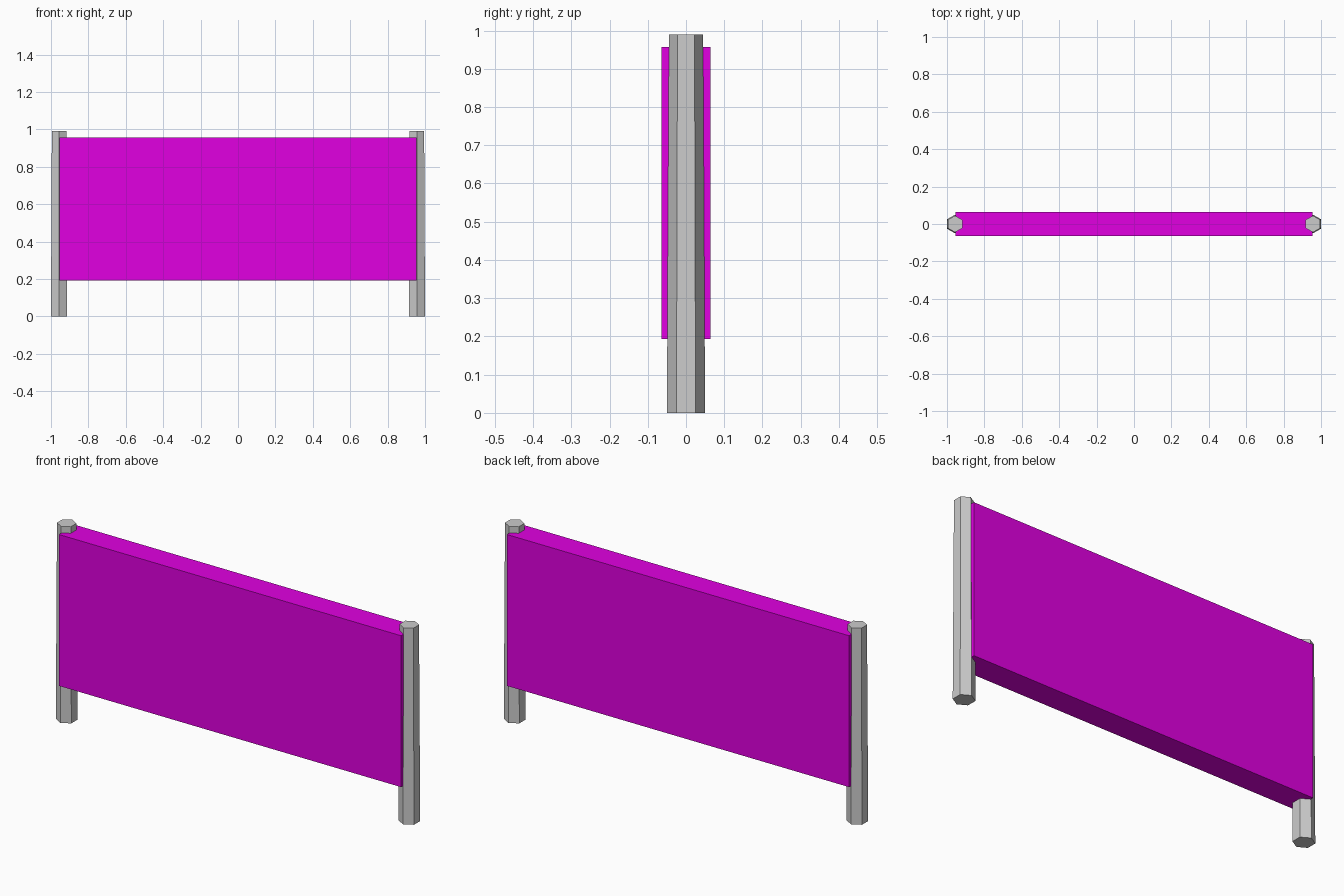
import bpy

if "Cube" in bpy.data.objects:
    bpy.data.objects.remove(bpy.data.objects["Cube"])

# Tapered hexagonal posts, one at each end, corners pointing along y
for name, side in (("left_post", -1), ("right_post", 1)):
    bpy.ops.mesh.primitive_cone_add(vertices=6, radius1=0.05, radius2=0.0445,
                                    depth=0.99, location=(side * 0.9567, 0, 0.495))
    bpy.context.object.name = name

# Banner panel between the posts
x, y, z0, z1 = 0.955, 0.064, 0.193, 0.957
bpy.ops.mesh.primitive_cube_add(size=1, location=(0, 0, (z0 + z1) / 2))
panel = bpy.context.object
panel.name = "panel"
panel.scale = (2 * x, 2 * y, z1 - z0)
bpy.ops.object.transform_apply(location=False, rotation=False, scale=True)

# Magenta panel colour
magenta = bpy.data.materials.new("magenta")
magenta.diffuse_color = (0.75, 0.0, 0.75, 1)
magenta.use_nodes = True
magenta.node_tree.nodes["Principled BSDF"].inputs["Base Color"].default_value = magenta.diffuse_color
panel.data.materials.append(magenta)
